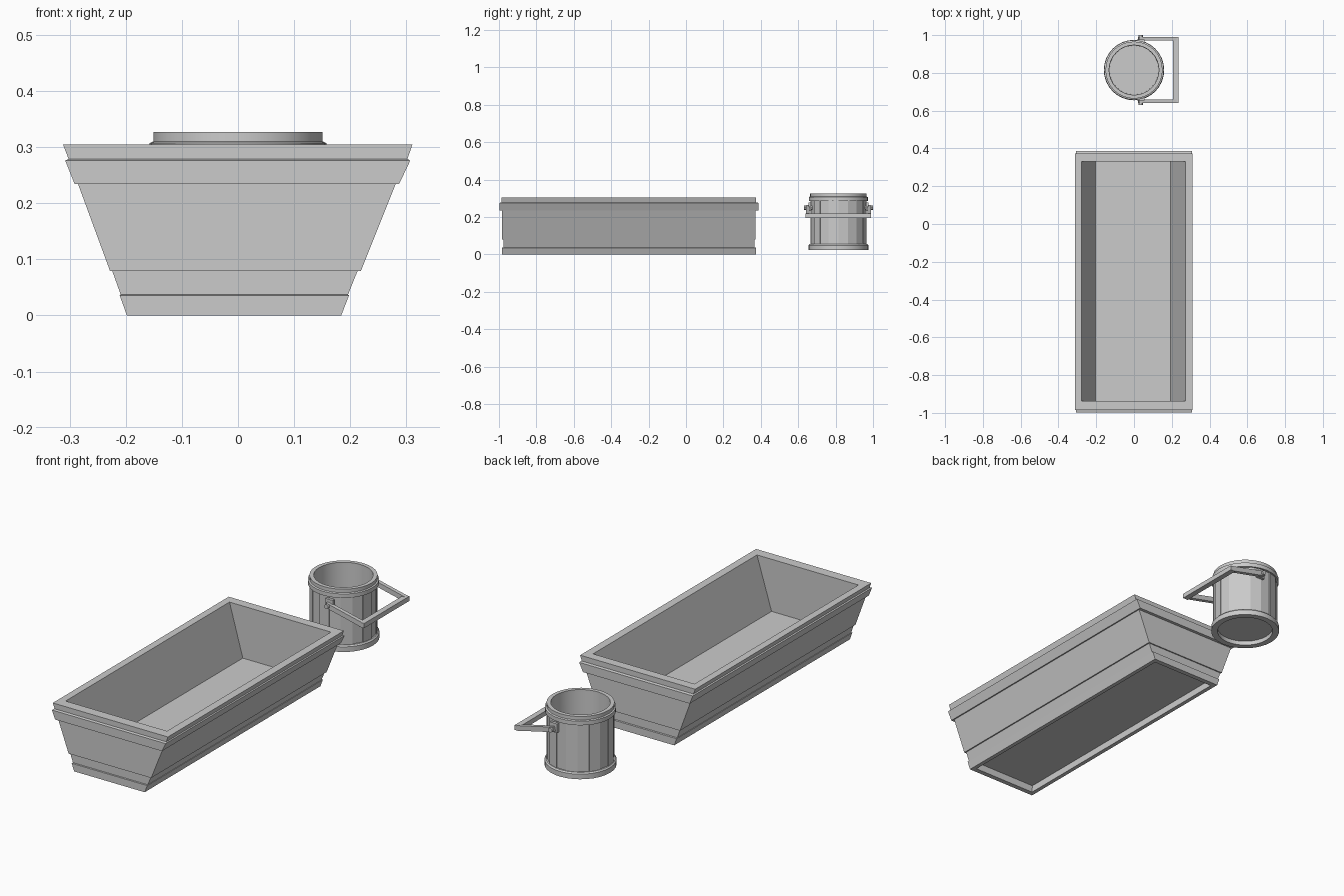
import bpy, bmesh, math
from mathutils import Vector, Matrix

if "Cube" in bpy.data.objects:
    bpy.data.objects.remove(bpy.data.objects["Cube"])

CY = 0.815  # bucket centre in y


def finish(name, bm, smooth=False):
    bmesh.ops.recalc_face_normals(bm, faces=bm.faces)
    me = bpy.data.meshes.new(name)
    bm.to_mesh(me)
    bm.free()
    ob = bpy.data.objects.new(name, me)
    bpy.context.collection.objects.link(ob)
    if smooth:
        bpy.context.view_layer.objects.active = ob
        ob.select_set(True)
        bpy.ops.object.shade_smooth_by_angle(angle=math.radians(30))
        ob.select_set(False)
    return ob


def loft(name, rings, caps=True, closed=False, smooth=False):
    """Skin a series of point rings, optionally capping or joining the ends."""
    bm = bmesh.new()
    loops = [[bm.verts.new(p) for p in r] for r in rings]
    n = len(loops[0])
    pairs = list(zip(loops, loops[1:]))
    if closed:
        pairs.append((loops[-1], loops[0]))
    for a, b in pairs:
        for i in range(n):
            j = (i + 1) % n
            bm.faces.new((a[i], a[j], b[j], b[i]))
    if caps and not closed:
        bm.faces.new(loops[0])
        bm.faces.new(loops[-1])
    return finish(name, bm, smooth)


def rect(z, x0, x1, y0, y1):
    return [(x0, y0, z), (x1, y0, z), (x1, y1, z), (x0, y1, z)]


def lathe(name, profile, segments=32, caps=False, closed=True):
    rings = [[(r * math.cos(2 * math.pi * i / segments),
               CY + r * math.sin(2 * math.pi * i / segments), z)
              for i in range(segments)] for r, z in profile]
    return loft(name, rings, caps, closed, True)


def bar(name, a, b, w, h):
    """Square bar between two points, w across y (or x), h upward."""
    a, b = Vector(a), Vector(b)
    d = (b - a).normalized()
    side = d.cross(Vector((0, 0, 1))).normalized()
    up = side.cross(d)
    return loft(name, [[p + side * w / 2 * s + up * h / 2 * t
                        for s, t in ((-1, -1), (1, -1), (1, 1), (-1, 1))] for p in (a, b)])


# Trough: underside recess, stepped outside bands, rim, sloping inside
loft("trough", [rect(*r) for r in (
    (0.035, -0.180, 0.167, -0.960, 0.350),
    (0.000, -0.178, 0.164, -0.960, 0.350),
    (0.000, -0.198, 0.184, -0.984, 0.374),
    (0.036, -0.211, 0.198, -0.984, 0.374),
    (0.037, -0.209, 0.196, -0.977, 0.366),
    (0.079, -0.224, 0.213, -0.977, 0.366),
    (0.079, -0.228, 0.219, -0.984, 0.372),
    (0.234, -0.285, 0.281, -0.984, 0.372),
    (0.234, -0.291, 0.287, -0.998, 0.387),
    (0.276, -0.308, 0.307, -0.998, 0.387),
    (0.279, -0.302, 0.302, -0.986, 0.374),
    (0.305, -0.312, 0.311, -0.986, 0.374),
    (0.305, -0.277, 0.272, -0.937, 0.330),
    (0.050, -0.205, 0.193, -0.937, 0.330))])

# Bucket staves, alternating slightly in depth
N = 18
outline = []
for i in range(N):
    r = 0.152 if i % 2 else 0.148
    for k in (i, i + 1):
        a = 2 * math.pi * k / N
        outline.append((r * math.cos(a), CY + r * math.sin(a)))
loft("bucket_staves", [[(x, y, z) for x, y in outline] for z in (0.05, 0.295)], caps=False)

# Bucket inside wall and floor, hoops at top and bottom
lathe("bucket_inside", [(0.132, 0.315), (0.130, 0.06)], caps=False, closed=False)
lathe("bucket_floor", [(0.131, 0.045), (0.131, 0.06)], caps=True, closed=False)
lathe("bucket_rim", [(0.132, 0.327), (0.151, 0.327), (0.151, 0.310), (0.158, 0.307),
                     (0.158, 0.287), (0.146, 0.287), (0.132, 0.295)])
lathe("bucket_base_hoop", [(0.130, 0.024), (0.160, 0.024), (0.160, 0.049),
                           (0.154, 0.055), (0.145, 0.055), (0.130, 0.046)])

# Handle: two arms, a cross bar, and pivot pegs on brackets
for s, side in ((-1, "front"), (1, "back")):
    y = CY + s * 0.165
    bar("handle_arm_" + side, (0.025, y, 0.252), (0.222, y, 0.207), 0.019, 0.024)
    bar("handle_bracket_" + side, (0.015, CY + s * 0.154, 0.255),
        (0.055, CY + s * 0.154, 0.255), 0.014, 0.045)
    bm = bmesh.new()
    bmesh.ops.create_cone(bm, cap_ends=True, segments=12, radius1=0.011, radius2=0.011,
                          depth=0.045,
                          matrix=Matrix.Translation((0.036, CY + s * 0.162, 0.25))
                          @ Matrix.Rotation(math.pi / 2, 4, 'X'))
    finish("handle_peg_" + side, bm, True)
bar("handle_grip", (0.221, CY - 0.175, 0.207), (0.221, CY + 0.175, 0.207), 0.027, 0.023)
